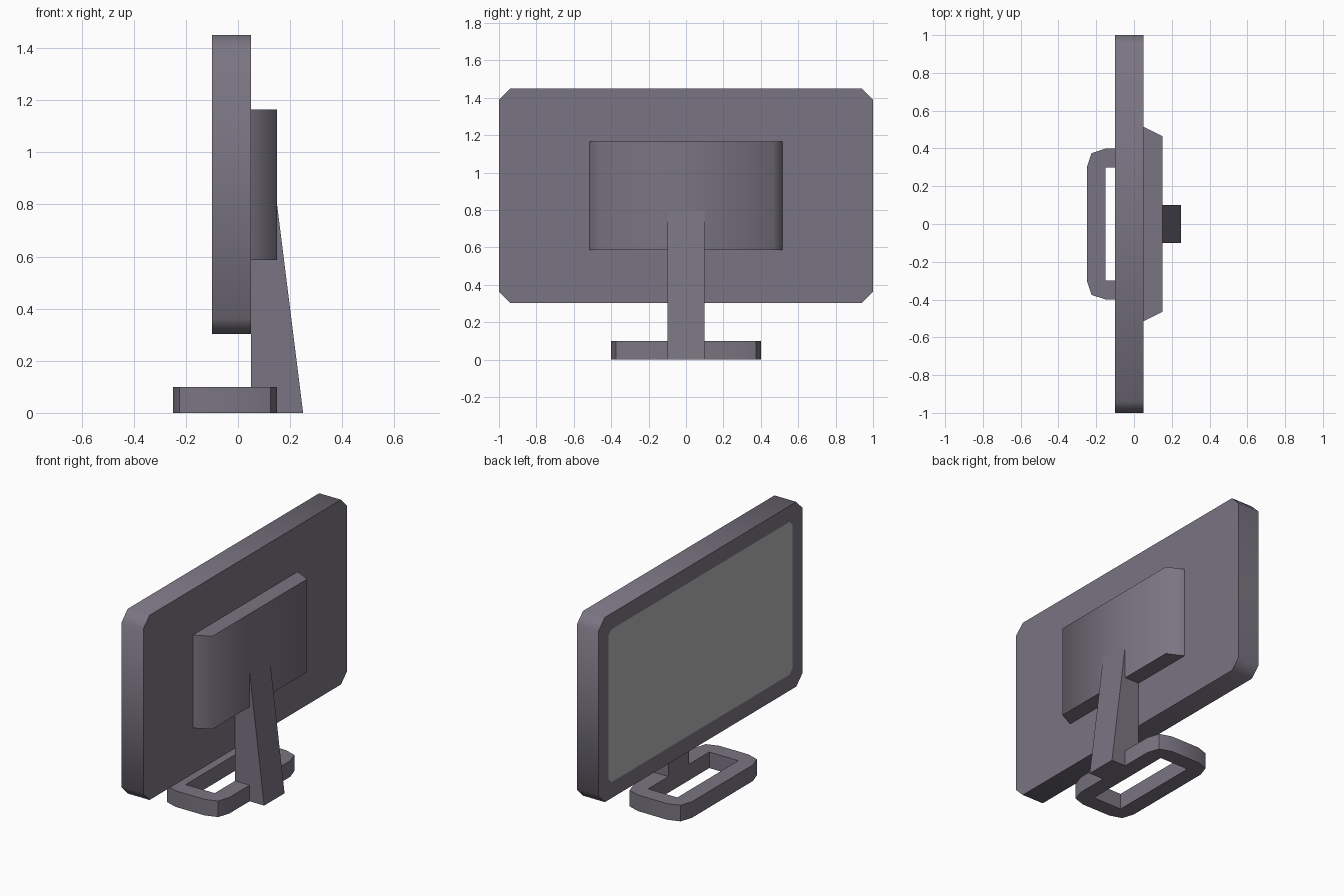
import bpy, bmesh
from math import radians

cube = bpy.data.objects.get("Cube")
if cube:
    bpy.data.objects.remove(cube, do_unlink=True)


def material(name, rgb):
    mat = bpy.data.materials.new(name)
    mat.use_nodes = True
    mat.diffuse_color = (*rgb, 1)
    mat.node_tree.nodes["Principled BSDF"].inputs["Base Color"].default_value = (*rgb, 1)
    return mat


casing = material("purple grey casing", (0.195, 0.178, 0.223))
glass = material("pale grey screen", (0.47, 0.47, 0.47))


def finish(name, bm, mats, angle=None):
    bmesh.ops.recalc_face_normals(bm, faces=bm.faces)
    mesh = bpy.data.meshes.new(name)
    bm.to_mesh(mesh)
    bm.free()
    obj = bpy.data.objects.new(name, mesh)
    bpy.context.collection.objects.link(obj)
    for mat in mats:
        mesh.materials.append(mat)
    if angle:
        bpy.ops.object.select_all(action='DESELECT')
        obj.select_set(True)
        bpy.context.view_layer.objects.active = obj
        bpy.ops.object.shade_smooth_by_angle(angle=radians(angle))
    return obj


def bridge(bm, a, b):
    for i in range(len(a)):
        j = (i + 1) % len(a)
        bm.faces.new((a[i], a[j], b[j], b[i]))


def loop(bm, points):
    return [bm.verts.new(p) for p in points]


def prism(name, low, high, angle=None):
    """Closed solid between two matching outlines."""
    bm = bmesh.new()
    a, b = loop(bm, low), loop(bm, high)
    bridge(bm, a, b)
    bm.faces.new(a)
    bm.faces.new(b)
    return finish(name, bm, [casing], angle)


def mirrored(corner):
    """Repeat one corner's points round all four quadrants."""
    back = corner[::-1]
    return (corner + [(-u, v) for u, v in back]
            + [(-u, -v) for u, v in corner] + [(u, -v) for u, v in back])


# Display: chamfered slab with the screen cut flush into its face
def slab_outline(x, hy, hz, cut):
    return [(x, u, v + 0.876) for u, v in mirrored([(hy, hz - cut), (hy - cut, hz)])]


bm = bmesh.new()
rear = loop(bm, slab_outline(0.05, 1, 0.574, 0.06))
front = loop(bm, slab_outline(-0.1, 1, 0.574, 0.06))
inner = loop(bm, slab_outline(-0.1, 0.905, 0.475, 0.03))
bridge(bm, rear, front)
bridge(bm, front, inner)
bm.faces.new(rear)
bm.faces.new(inner).material_index = 1
finish("display", bm, [casing, glass], 50)


# Rear housing, tapering towards the back
def housing_outline(x, hy):
    return [(x, -hy, 0.587), (x, hy, 0.587), (x, hy, 1.165), (x, -hy, 1.165)]


prism("rear_housing", housing_outline(0.05, 0.515), housing_outline(0.15, 0.465), 70)

# Wedge-shaped stand
wedge = [(0.05, 0), (0.25, 0), (0.15, 0.8), (0.05, 0.8)]
prism("stand", [(x, -0.1, z) for x, z in wedge], [(x, 0.1, z) for x, z in wedge])

# Foot: rounded ring with a rectangular opening
outline = mirrored([(0.2, 0.3), (0.175, 0.375), (0.1, 0.4)])
opening = mirrored([(0.1, 0.3)] * 3)
bm = bmesh.new()
rings = [loop(bm, [(u - 0.05, v, z) for u, v in pts])
         for pts, z in ((outline, 0), (outline, 0.1), (opening, 0.1), (opening, 0))]
for i in range(4):
    bridge(bm, rings[i], rings[(i + 1) % 4])
bmesh.ops.remove_doubles(bm, verts=bm.verts, dist=0.001)
finish("foot", bm, [casing], 40)
